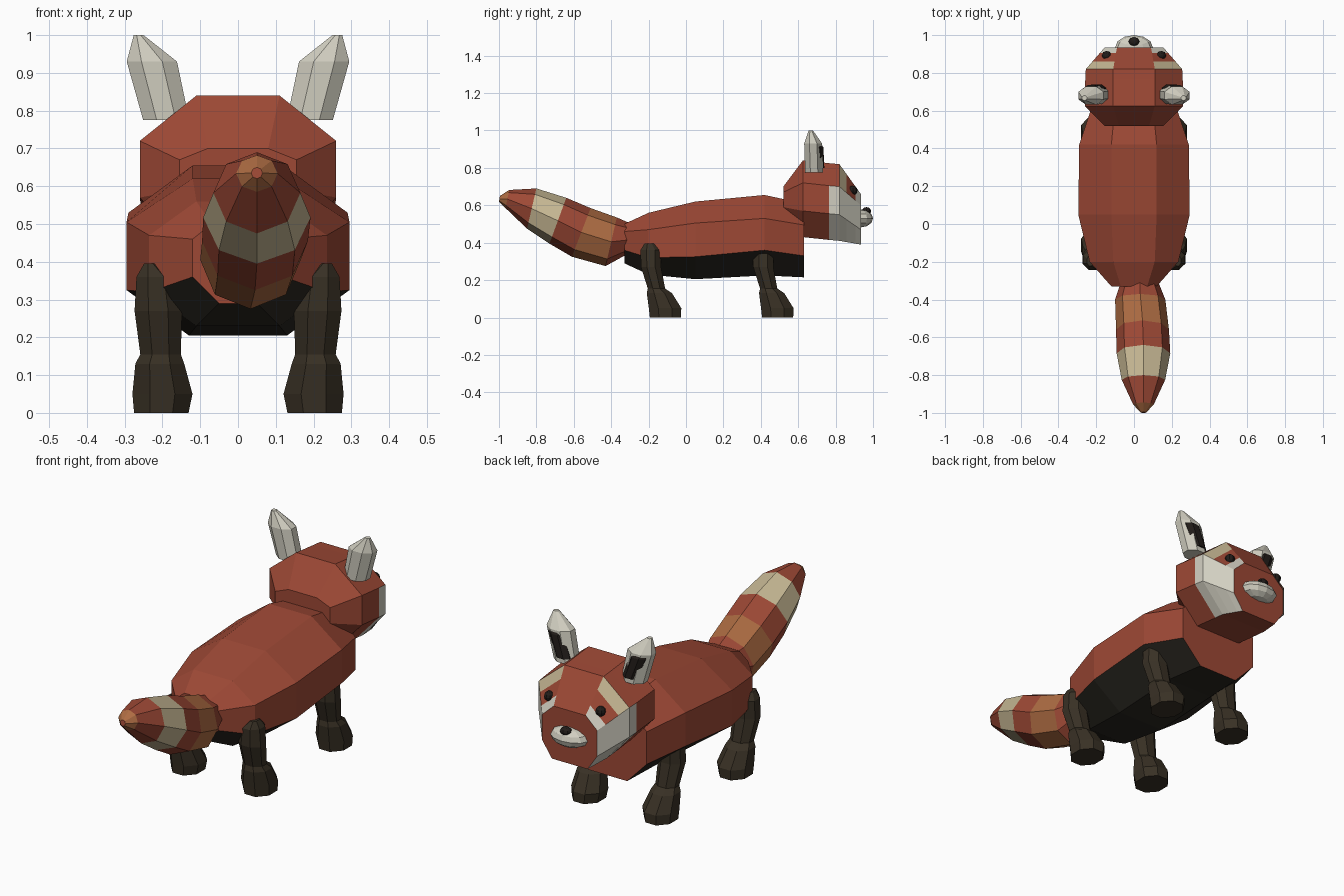
import bpy, bmesh, math
from mathutils import Vector

if "Cube" in bpy.data.objects:
    bpy.data.objects.remove(bpy.data.objects["Cube"])

COLORS = {
    "red fur": (0.34, 0.066, 0.036),
    "orange fur": (0.42, 0.15, 0.055),
    "tan fur": (0.56, 0.47, 0.29),
    "white fur": (0.64, 0.62, 0.53),
    "dark brown fur": (0.040, 0.030, 0.018),
    "belly black": (0.022, 0.019, 0.014),
    "eye black": (0.016, 0.012, 0.010),
}
MATS = {}
for name, c in COLORS.items():
    m = bpy.data.materials.new(name)
    m.diffuse_color = (*c, 1)
    m.use_nodes = True
    m.node_tree.nodes["Principled BSDF"].inputs["Base Color"].default_value = m.diffuse_color
    MATS[name] = m


def loft(name, rings, mats, rule=lambda i, j: 0):
    """Skin closed rings; rule(segment, side) picks the material slot, caps use slot 0."""
    bm = bmesh.new()
    vs = [[bm.verts.new(p) for p in r] for r in rings]
    n = len(rings[0])
    for i in range(len(rings) - 1):
        for j in range(n):
            k = (j + 1) % n
            f = bm.faces.new((vs[i][j], vs[i][k], vs[i + 1][k], vs[i + 1][j]))
            f.material_index = rule(i, j)
    for r, s in ((vs[0], 0), (vs[-1], len(rings) - 2)):
        f = bm.faces.new(r)
        f.material_index = rule(s, -1)
    bmesh.ops.recalc_face_normals(bm, faces=bm.faces)
    me = bpy.data.meshes.new(name)
    bm.to_mesh(me)
    bm.free()
    for m in mats:
        me.materials.append(MATS[m])
    ob = bpy.data.objects.new(name, me)
    bpy.context.collection.objects.link(ob)
    return ob


def octagon(y, tx, zt, w, zm, zl, bx, zb):
    """Symmetric eight-sided section: top, shoulders, flanks, bottom."""
    right = [(tx, zt), (w, zm), (w, zl), (bx, zb)]
    pts = right + [(-x, z) for x, z in reversed(right)]
    return [(x, y, z) for x, z in pts]


def ellipse(z, cx, cy, rx, ry, n=8):
    a = [2 * math.pi * (k + 0.5) / n for k in range(n)]
    return [(cx + rx * math.cos(t), cy + ry * math.sin(t), z) for t in a]


def ball(name, mat, loc, size, seg=10, rings=6):
    bm = bmesh.new()
    bmesh.ops.create_uvsphere(bm, u_segments=seg, v_segments=rings, radius=1)
    for v in bm.verts:
        v.co = Vector([l + s * c for l, s, c in zip(loc, size, v.co)])
    me = bpy.data.meshes.new(name)
    bm.to_mesh(me)
    bm.free()
    me.materials.append(MATS[mat])
    bpy.context.collection.objects.link(bpy.data.objects.new(name, me))


# Body: red back and flanks, black belly (the three lowest sides)
loft("body", [
    octagon(-0.33, 0.07, 0.50, 0.12, 0.46, 0.36, 0.05, 0.29),
    octagon(-0.20, 0.11, 0.56, 0.235, 0.47, 0.32, 0.11, 0.23),
    octagon(0.05, 0.12, 0.62, 0.295, 0.505, 0.325, 0.13, 0.205),
    octagon(0.42, 0.12, 0.655, 0.29, 0.53, 0.36, 0.13, 0.225),
    octagon(0.63, 0.10, 0.61, 0.22, 0.495, 0.33, 0.11, 0.215),
], ["red fur", "belly black"], lambda i, j: 1 if j in (2, 3, 4) else 0)

# Head: white cheeks, tan brow band and white under-eye patch on the sloped facets
brow = octagon(0.82, 0.11, 0.82, 0.255, 0.70, 0.55, 0.13, 0.41)
face = octagon(0.935, 0.09, 0.66, 0.155, 0.60, 0.47, 0.10, 0.39)


def between(t):
    return [tuple(Vector(a).lerp(Vector(b), t)) for a, b in zip(brow, face)]


def head_rule(i, j):
    if j in (1, 2, 4, 5) and i >= 2:
        return 1
    if j in (0, 6):
        return {3: 2, 5: 1}.get(i, 0)
    return 0


loft("head", [
    octagon(0.52, 0.08, 0.70, 0.155, 0.67, 0.59, 0.08, 0.55),
    octagon(0.625, 0.11, 0.84, 0.26, 0.72, 0.57, 0.13, 0.43),
    octagon(0.765, 0.11, 0.825, 0.258, 0.705, 0.555, 0.13, 0.415),
    brow, between(0.34), between(0.74), face,
], ["red fur", "white fur", "tan fur"], head_rule)

# Muzzle and nose
ball("muzzle", "white fur", (0, 0.935, 0.53), (0.10, 0.065, 0.048), 12, 6)
ball("nose", "eye black", (0, 0.965, 0.568), (0.03, 0.025, 0.022), 8, 6)

for s, side in ((1, "right"), (-1, "left")):
    # Eyes
    ball(side + "_eye", "eye black", (s * 0.145, 0.892, 0.68), (0.025, 0.025, 0.025), 8, 6)

    # Ears with dark inner faces
    def ear(k, dy, zs):
        secs = [(0.19, 0.685, 0.066, 0.052), (0.228, 0.68, 0.072, 0.052),
                (0.263, 0.667, 0.014, 0.013)]
        return [ellipse(z, s * cx, cy + dy, rx * k, ry * k)
                for z, (cx, cy, rx, ry) in zip(zs, secs)]
    loft(side + "_ear", ear(1, 0, (0.775, 0.93, 1.0)), ["white fur"])
    loft(side + "_inner_ear", ear(0.68, 0.022, (0.80, 0.91, 0.965)), ["eye black"])

    # Legs with forward-reaching paws
    for part, oy in (("front", 0.6), ("back", 0.0)):
        secs = [(0.0, 0.203, -0.11, 0.078, 0.09), (0.05, 0.20, -0.112, 0.086, 0.094),
                (0.13, 0.207, -0.142, 0.07, 0.073), (0.155, 0.205, -0.158, 0.058, 0.05),
                (0.27, 0.211, -0.187, 0.068, 0.058), (0.36, 0.217, -0.188, 0.056, 0.06),
                (0.395, 0.232, -0.195, 0.018, 0.03)]
        loft(f"{part}_{side}_leg",
             [ellipse(z, s * cx, cy + oy, rx, ry) for z, cx, cy, rx, ry in secs],
             ["dark brown fur"])

# Tail: tilted rings given by top (y, z), bottom (y, z), centre x and half width
tail = [
    ((-0.29, 0.50), (-0.33, 0.33), 0.03, 0.10),
    ((-0.37, 0.535), (-0.43, 0.275), 0.033, 0.133),
    ((-0.51, 0.585), (-0.61, 0.325), 0.045, 0.14),
    ((-0.64, 0.64), (-0.73, 0.395), 0.05, 0.142),
    ((-0.80, 0.69), (-0.85, 0.475), 0.05, 0.115),
    ((-0.945, 0.682), (-0.965, 0.585), 0.05, 0.055),
    ((-0.995, 0.65), (-1.0, 0.62), 0.05, 0.015),
]
rings = []
for (ty, tz), (by, bz), cx, w in tail:
    ring = []
    for k in range(8):
        a = math.pi * k / 4
        t = (1 - math.cos(a)) / 2
        ring.append((cx + w * math.sin(a), ty + (by - ty) * t, tz + (bz - tz) * t))
    rings.append(ring)
bands = [0, 1, 0, 2, 0, 1]
loft("tail", rings, ["red fur", "orange fur", "tan fur"],
     lambda i, j: 0 if j < 0 else bands[i])
